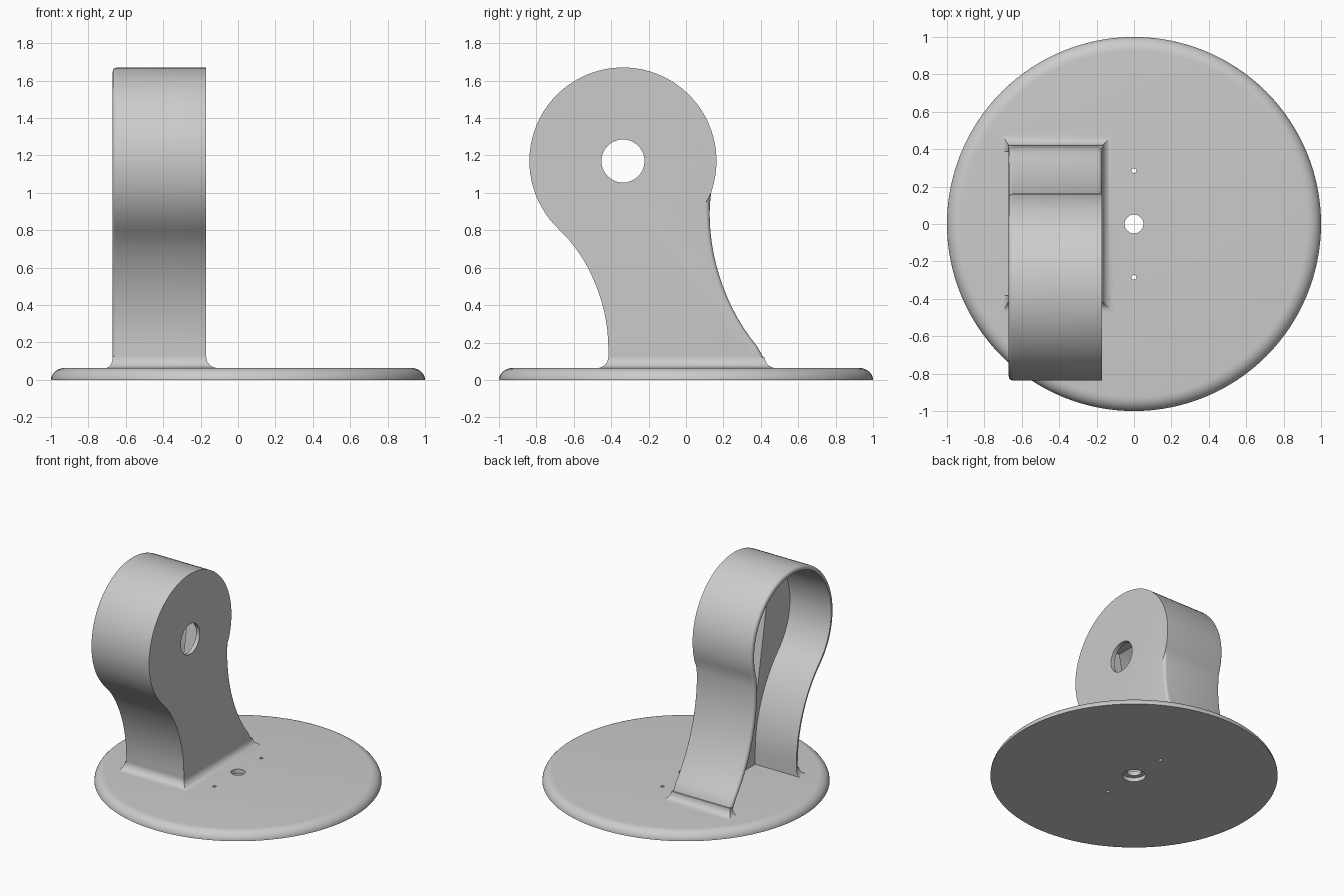
import bpy, bmesh, math
from mathutils import Vector, Matrix
from mathutils.geometry import interpolate_bezier

if "Cube" in bpy.data.objects:
    bpy.data.objects.remove(bpy.data.objects["Cube"])

grey = bpy.data.materials.new("plain_grey")
grey.use_nodes = True
grey.diffuse_color = (0.6, 0.6, 0.6, 1)
grey.node_tree.nodes["Principled BSDF"].inputs["Base Color"].default_value = (0.6, 0.6, 0.6, 1)

CENTER = Vector((-0.337, 1.17))      # head centre in y, z
X_OPEN, X_WEB, X_FACE = -0.67, -0.32, -0.17
TOP = 0.064                          # top of the base disc


def make(name, bm):
    bmesh.ops.recalc_face_normals(bm, faces=bm.faces)
    mesh = bpy.data.meshes.new(name)
    bm.to_mesh(mesh)
    bm.free()
    obj = bpy.data.objects.new(name, mesh)
    bpy.context.collection.objects.link(obj)
    mesh.materials.append(grey)
    return obj


def prism(points, x0, x1):
    """Extrude a y, z outline along x."""
    bm = bmesh.new()
    face = bm.faces.new([bm.verts.new((x0, p[0], p[1])) for p in points])
    new = bmesh.ops.extrude_face_region(bm, geom=[face])["geom"]
    bmesh.ops.translate(bm, vec=(x1 - x0, 0, 0),
                        verts=[v for v in new if isinstance(v, bmesh.types.BMVert)])
    return bm


def cylinder(name, radius, depth, location, axis="Z", sides=48):
    bm = bmesh.new()
    turn = Matrix.Rotation(math.pi / 2, 4, "Y") if axis == "X" else Matrix()
    bmesh.ops.create_cone(bm, cap_ends=True, segments=sides, radius1=radius, radius2=radius,
                          depth=depth, matrix=Matrix.Translation(location) @ turn)
    return make(name, bm)


def cut(obj, cutters):
    bpy.context.view_layer.objects.active = obj
    for cutter in cutters:
        cutter.hide_render = True
        mod = obj.modifiers.new("cut", "BOOLEAN")
        mod.operation = "DIFFERENCE"
        mod.solver = "EXACT"
        mod.object = cutter
        bpy.ops.object.modifier_apply(modifier=mod.name)


def bezier(a, b, c, d, count=16):
    pts = interpolate_bezier(*[Vector((p[0], p[1], 0)) for p in (a, b, c, d)], count)
    return [Vector((p.x, p.y)) for p in pts]


def outline(inset, bottom):
    """Side outline of the arm: round head, waisted neck, spread foot."""
    scale = 1 - inset / 0.5
    front_top = CENTER + (Vector((-0.675, 0.8)) - CENTER) * scale
    back_top = CENTER + (Vector((0.134, 1.0)) - CENTER) * scale
    i = Vector((inset, 0))
    V = Vector
    back = bezier(V((0.38, 0.18)) - i, V((0.18, 0.42)) - i, V((0.1, 0.75)) - i, back_top)
    front = bezier(front_top, V((-0.53, 0.667)) + i, V((-0.415, 0.42)) + i, V((-0.415, 0.17)) + i)
    a0 = math.atan2(*(back_top - CENTER).yx)
    a1 = math.atan2(*(front_top - CENTER).yx) + 2 * math.pi
    n = 56
    arc = [CENTER + V((math.cos(a), math.sin(a))) * 0.5 * scale
           for a in (a0 + (a1 - a0) * k / n for k in range(1, n))]
    return ([V((-0.415 + inset, bottom)), V((0.42 - inset, bottom)), V((0.42 - inset, 0.11))]
            + back + arc + front)


# Arm with softened open rim and softened back edge
bm = prism(outline(0, 0.05), X_FACE, X_OPEN)
rim = []
for e in bm.edges:
    mid = (e.verts[0].co + e.verts[1].co) / 2
    along_x = abs(e.verts[0].co.x - e.verts[1].co.x) > 0.1
    if along_x or mid.z < 0.06:
        continue
    if mid.x < -0.5 or (mid.y > 0 and mid.z < 0.98):
        rim.append(e)
bmesh.ops.bevel(bm, geom=rim, offset=0.022, segments=4, profile=0.5, affect="EDGES")
arm = make("arm", bm)

# Concave skirt where the arm meets the base
bm = bmesh.new()
R, STEPS = 0.06, 8
rings = [(R, 0.05)]
for k in range(STEPS + 1):
    a = math.pi / 2 * k / STEPS
    rings.append((R * (1 - math.sin(a)), TOP + R * (1 - math.cos(a))))
loops = []
for e, z in rings:
    corners = [(X_OPEN - e * 0.6, -0.415 - e), (X_FACE + e, -0.415 - e),
               (X_FACE + e, 0.42 + e), (X_OPEN - e * 0.6, 0.42 + e)]
    loops.append([bm.verts.new((x, y, z)) for x, y in corners])
for low, high in zip(loops, loops[1:]):
    for k in range(4):
        j = (k + 1) % 4
        bm.faces.new((low[k], low[j], high[j], high[k]))
bm.faces.new(loops[0])
bm.faces.new(loops[-1])
skirt = make("arm_skirt", bm)

# Hollow open side, tapered pocket in the web, axle hole
hollow = make("hollow_cutter", prism(outline(0.032, 0.03), X_WEB, -0.85))
cy = CENTER.x
pocket = make("pocket_cutter", prism(
    [(cy - 0.07, 0.62), (cy + 0.07, 0.62), (cy + 0.2, 1.33), (cy - 0.2, 1.33)], -0.2, -0.4))
axle = cylinder("axle_cutter", 0.115, 0.4, (X_FACE, cy, CENTER.y), "X")
cut(arm, [hollow, pocket, axle])
cut(skirt, [hollow])

# Base disc with a rounded upper edge
bm = bmesh.new()
profile = [(0, 0), (1, 0)]
for k in range(1, 9):
    a = math.pi / 2 * k / 8
    profile.append((0.925 + 0.075 * math.cos(a), TOP * math.sin(a)))
profile.append((0, TOP))
verts = [bm.verts.new((r, 0, z)) for r, z in profile]
edges = [bm.edges.new(pair) for pair in zip(verts, verts[1:])]
bmesh.ops.spin(bm, geom=verts + edges, cent=(0, 0, 0), axis=(0, 0, 1),
               angle=2 * math.pi, steps=128)
bmesh.ops.remove_doubles(bm, verts=bm.verts, dist=0.0001)
base = make("base_disc", bm)

# Centre hole, counterbore below, two screw holes
holes = [cylinder("centre_cutter", 0.05, 0.4, (0, 0, 0)),
         cylinder("counterbore_cutter", 0.082, 0.06, (0, 0, 0))]
for side in (-1, 1):
    holes.append(cylinder("screw_cutter", 0.013, 0.4, (0, 0.285 * side, 0), sides=16))
cut(base, holes)

for cutter in [hollow, pocket, axle] + holes:
    bpy.data.objects.remove(cutter)

# Smooth curved faces, keep hard edges
bpy.ops.object.select_all(action="DESELECT")
for obj in (arm, skirt, base):
    obj.select_set(True)
bpy.context.view_layer.objects.active = arm
bpy.ops.object.shade_smooth_by_angle(angle=math.radians(30))
